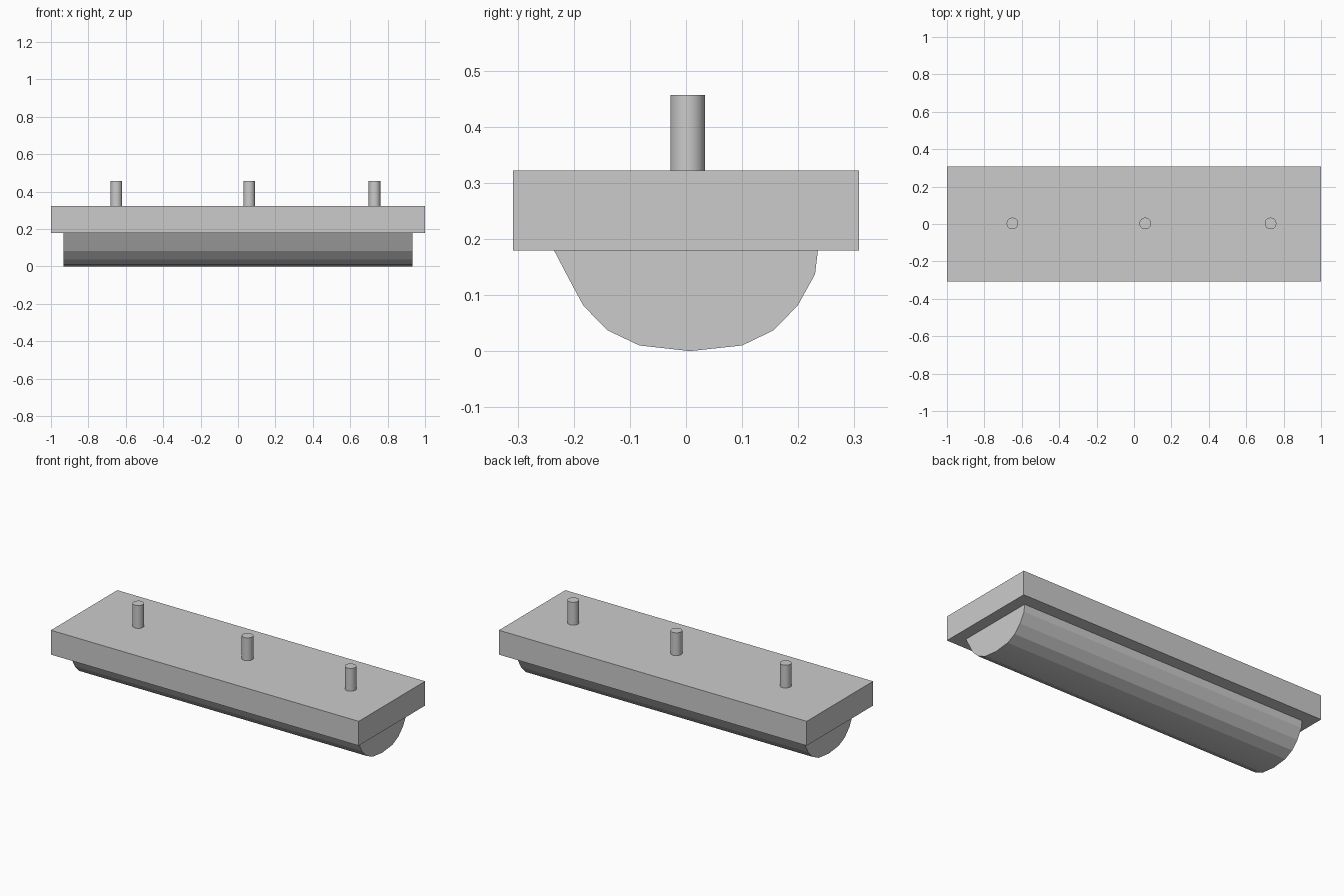
import bpy, bmesh, math

if "Cube" in bpy.data.objects:
    bpy.data.objects.remove(bpy.data.objects["Cube"])


def finish(bm, name, angle=None):
    bmesh.ops.recalc_face_normals(bm, faces=bm.faces)
    mesh = bpy.data.meshes.new(name)
    bm.to_mesh(mesh)
    bm.free()
    obj = bpy.data.objects.new(name, mesh)
    bpy.context.collection.objects.link(obj)
    if angle:
        bpy.ops.object.select_all(action='DESELECT')
        bpy.context.view_layer.objects.active = obj
        obj.select_set(True)
        bpy.ops.object.shade_smooth_by_angle(angle=math.radians(angle))
    return obj


def extrude_x(name, profile, half_length, angle=None):
    bm = bmesh.new()
    face = bm.faces.new([bm.verts.new((-half_length, y, z)) for y, z in profile])
    new = bmesh.ops.extrude_face_region(bm, geom=[face], use_keep_orig=True)
    verts = [g for g in new["geom"] if isinstance(g, bmesh.types.BMVert)]
    bmesh.ops.translate(bm, verts=verts, vec=(2 * half_length, 0, 0))
    return finish(bm, name, angle)


BOTTOM, TOP, PIN_TOP = 0.179, 0.322, 0.456

# Flat mounting plate
extrude_x("plate", [(-0.308, BOTTOM), (0.308, BOTTOM), (0.308, TOP), (-0.308, TOP)], 1.0)

# Rounded body under the plate, slightly asymmetric in section
extrude_x("rounded_body", [
    (-0.235, BOTTOM), (-0.213, 0.137), (-0.183, 0.081), (-0.14, 0.037),
    (-0.083, 0.01), (0.007, 0.0), (0.10, 0.01), (0.156, 0.037),
    (0.199, 0.081), (0.23, 0.137), (0.235, BOTTOM)], 0.933, 15)

# Three upright pins
for i, x in enumerate((-0.65, 0.06, 0.73)):
    bm = bmesh.new()
    bmesh.ops.create_cone(bm, cap_ends=True, segments=32, radius1=0.031,
                          radius2=0.031, depth=PIN_TOP - TOP)
    bmesh.ops.translate(bm, verts=bm.verts, vec=(x, 0.003, (PIN_TOP + TOP) / 2))
    finish(bm, f"pin_{i + 1}", 30)
